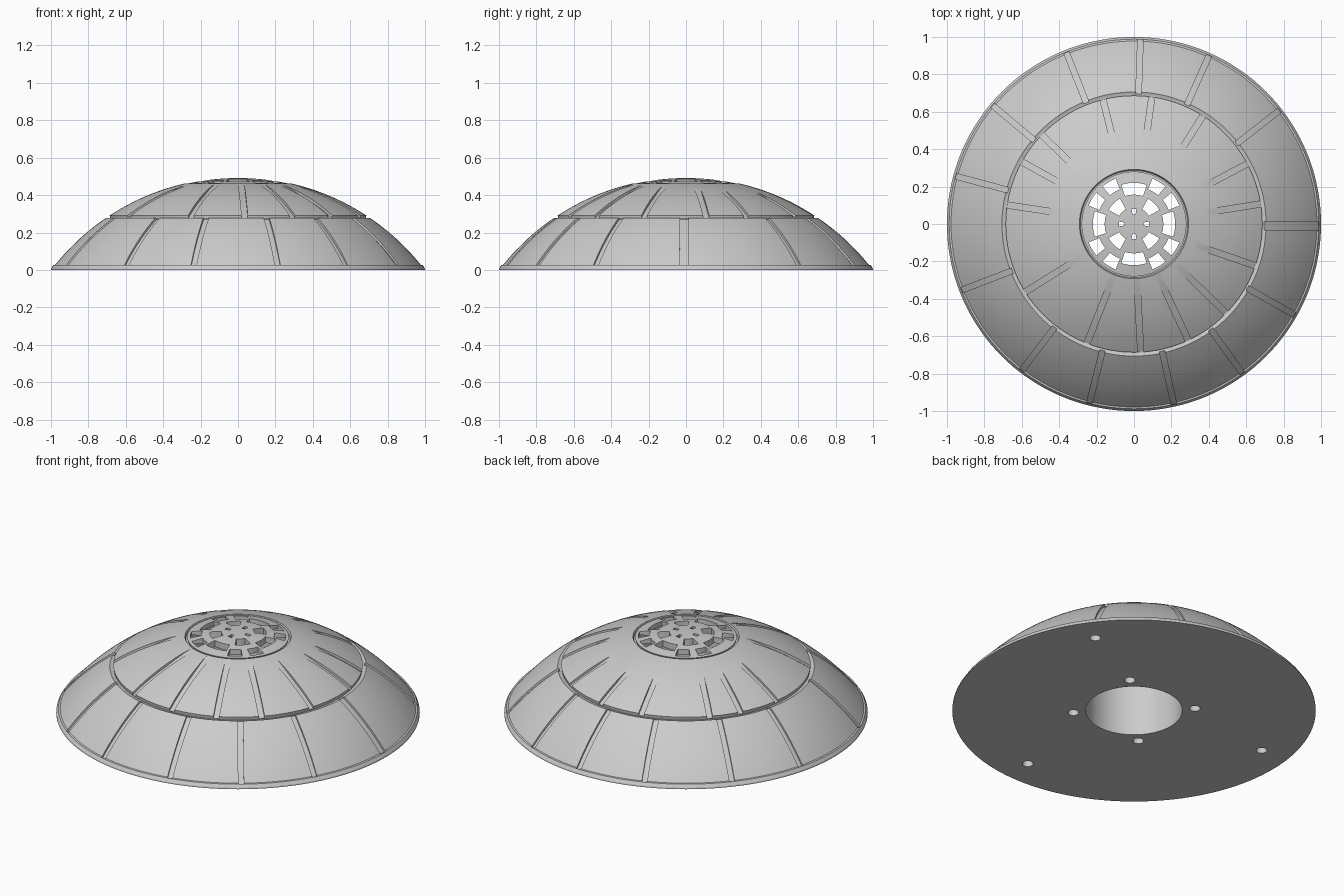
import bpy, bmesh
from math import sin, cos, pi, radians, sqrt

if "Cube" in bpy.data.objects:
    bpy.data.objects.remove(bpy.data.objects["Cube"])

grey = bpy.data.materials.new("light grey")
grey.use_nodes = True
grey.diffuse_color = (0.6, 0.6, 0.6, 1)
grey.node_tree.nodes["Principled BSDF"].inputs["Base Color"].default_value = (0.6, 0.6, 0.6, 1)

SEGMENTS = 144
GROOVE_DEPTH = 0.015


def dome(r):
    """Height of the spherical shell at radius r."""
    return sqrt(1.2552 ** 2 - r * r) - 0.76


def arc(r0, r1, n):
    steps = [r0 + (r1 - r0) * i / n for i in range(n + 1)]
    return [(r, dome(r)) for r in steps]


def finish(bm, name):
    bmesh.ops.recalc_face_normals(bm, faces=bm.faces)
    mesh = bpy.data.meshes.new(name)
    bm.to_mesh(mesh)
    bm.free()
    obj = bpy.data.objects.new(name, mesh)
    bpy.context.collection.objects.link(obj)
    mesh.materials.append(grey)
    return obj


def lathe(name, profile):
    """Turn a closed (radius, height) outline around z."""
    bm = bmesh.new()
    rings = []
    for i in range(SEGMENTS):
        a = 2 * pi * i / SEGMENTS
        rings.append([bm.verts.new((r * cos(a), r * sin(a), z)) for r, z in profile])
    n = len(profile)
    for i in range(SEGMENTS):
        here, after = rings[i], rings[(i + 1) % SEGMENTS]
        for j in range(n):
            k = (j + 1) % n
            if profile[j][0] > 0 or profile[k][0] > 0:
                bm.faces.new((here[j], after[j], after[k], here[k]))
    bmesh.ops.remove_doubles(bm, verts=bm.verts, dist=1e-5)
    return finish(bm, name)


def prism(bm, loop_a, loop_b):
    """Solid between two matching outlines."""
    a = [bm.verts.new(p) for p in loop_a]
    b = [bm.verts.new(p) for p in loop_b]
    bm.faces.new(a)
    bm.faces.new(list(reversed(b)))
    for i in range(len(a)):
        j = (i + 1) % len(a)
        bm.faces.new((a[i], b[i], b[j], a[j]))


def groove(bm, degrees, r0, r1, width, start_depth):
    """Radial slot whose floor follows the shell."""
    a, n = radians(degrees), 8
    floor, lid = [], []
    for i in range(n + 1):
        t = i / n
        r = r0 + (r1 - r0) * t
        depth = start_depth + (GROOVE_DEPTH - start_depth) * min(1, 2.5 * t)
        floor.append((r, dome(r) - depth))
        lid.append((r, dome(r) + 0.05))
    outline = floor + lid[::-1]
    sides = [[(r * cos(a) - s * sin(a), r * sin(a) + s * cos(a), z) for r, z in outline]
             for s in (-width / 2, width / 2)]
    prism(bm, *sides)


def window(bm, degrees, half, r0, r1):
    """Ring-sector opening through the cap."""
    angles = [radians(degrees + half * k / 3) for k in range(-3, 4)]
    flat = [(r0 * cos(a), r0 * sin(a)) for a in angles]
    flat += [(r1 * cos(a), r1 * sin(a)) for a in reversed(angles)]
    prism(bm, [(x, y, 0.4) for x, y in flat], [(x, y, 0.6) for x, y in flat])


def screw_hole(bm, degrees, r):
    a = radians(degrees)
    made = bmesh.ops.create_cone(bm, cap_ends=True, segments=24, radius1=0.03, radius2=0.03, depth=0.2)
    bmesh.ops.translate(bm, verts=made["verts"], vec=(r * cos(a), r * sin(a), 0))


def carve(obj, bm):
    cutter = finish(bm, obj.name + "_cutter")
    cutter.hide_render = True
    mod = obj.modifiers.new("carve", "BOOLEAN")
    mod.operation, mod.solver, mod.object = "DIFFERENCE", "EXACT", cutter
    bpy.ops.object.select_all(action="DESELECT")
    obj.select_set(True)
    bpy.context.view_layer.objects.active = obj
    bpy.ops.object.modifier_apply(modifier=mod.name)
    bpy.data.objects.remove(cutter)
    bpy.ops.object.shade_smooth_by_angle(angle=radians(25))


# Domed body: foot ring, lower panels, ring groove, upper panels, cap seat, bore
body = lathe("domed_body",
             [(0.265, 0), (1, 0), (0.999, 0.008), (0.988, 0.025)]
             + arc(0.978, 0.706, 12)
             + [(0.692, 0.272), (0.683, 0.272)]
             + arc(0.686, 0.292, 14)
             + [(0.286, 0.446), (0.265, 0.446)])

cuts = bmesh.new()
# Panel grooves
for angle in (38, 66, 88, 111.5, 140, 165, 201, 232.5, 256, 282.5, 306, 330.5):
    groove(cuts, angle, 0.696, 0.986, 0.03, GROOVE_DEPTH)
groove(cuts, 359.3, 0.696, 0.986, 0.045, GROOVE_DEPTH)
for angle in (9, 28, 57.5, 82, 104, 136, 151, 171.5, 212, 248.5, 273, 295, 316, 341):
    groove(cuts, angle, 0.37 + 0.08 * sin(radians(angle)), 0.69, 0.032, -0.001)
# Holes in the underside
for angle in (46, 136, 226, 316):
    screw_hole(cuts, angle, 0.335)
for angle in (35, 172, 275):
    screw_hole(cuts, angle, 0.827)
carve(body, cuts)

# Vented cap
cap = lathe("vented_cap",
            [(0, 0.444), (0.276, 0.444), (0.28, 0.46)]
            + [(r, z - 0.004) for r, z in arc(0.272, 0, 10)])
vents = bmesh.new()
for quarter in range(4):
    base = 90 * quarter
    window(vents, base, 18, 0.157, 0.22)
    window(vents, base, 9, 0.05, 0.08)
    window(vents, base + 45, 16, 0.09, 0.155)
    for side in (-14, 14):
        window(vents, base + 45 + side, 9, 0.2, 0.262)
carve(cap, vents)
